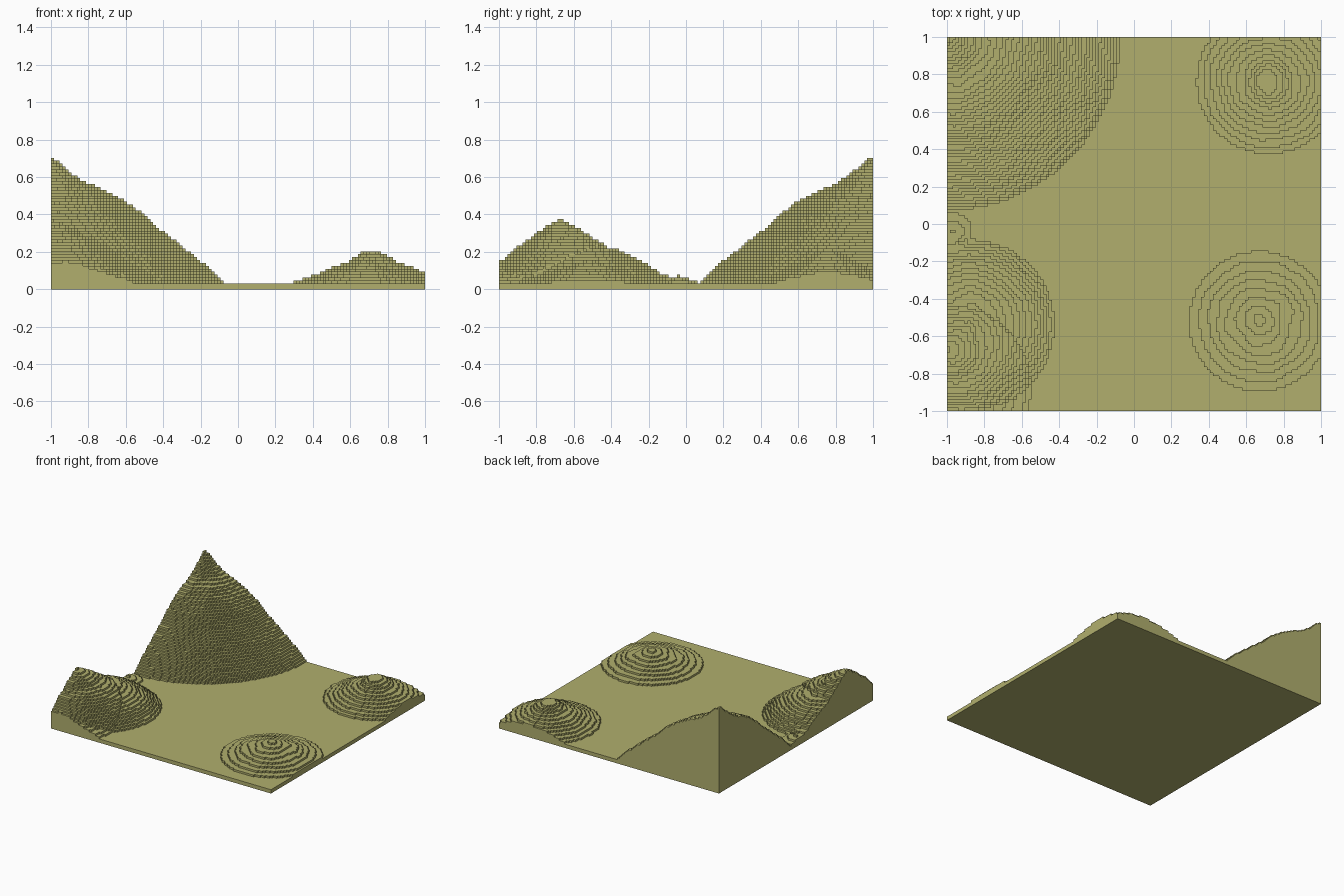
import bpy, bmesh, math
from mathutils import Vector, noise

if "Cube" in bpy.data.objects:
    bpy.data.objects.remove(bpy.data.objects["Cube"], do_unlink=True)

N = 128                 # cells per side
S = 2 / N               # cell size and step height
BASE = 2                # slab thickness in steps

grass = bpy.data.materials.new("olive_grass")
grass.use_nodes = True
COLOUR = (0.44, 0.43, 0.155, 1)
grass.diffuse_color = COLOUR
grass.node_tree.nodes["Principled BSDF"].inputs["Base Color"].default_value = COLOUR

# Each hill: centre, then (distance, height above slab) profile points
HILLS = {
    "mountain": ((-1, 1), [(0, .68), (.1, .6), (.2, .53), (.3, .49), (.4, .435), (.5, .365),
                           (.6, .275), (.7, .2), (.8, .12), (.9, .035), (.925, .008)]),
    "front_right_hill": ((-.88, -.54), [(0, .225), (.15, .185), (.25, .145), (.35, .09), (.455, .01)]),
    "front_corner_hill": ((-1, -.88), [(0, .13), (.2, .095), (.35, .045), (.45, .015)]),
    "front_edge_peak": ((-1, -.67), [(0, .07), (.17, .005)]),
    "small_mound": ((-.97, -.04), [(0, .045), (.1, .01)]),
    "back_left_hill": ((.72, .76), [(0, .18), (.07, .16), (.12, .125), (.2, .09), (.3, .045), (.385, .01)]),
    "front_left_hill": ((.67, -.52), [(0, .128), (.1, .095), (.2, .065), (.3, .03), (.375, .01)]),
}


def profile_height(points, d):
    for (d0, h0), (d1, h1) in zip(points, points[1:]):
        if d <= d1:
            return h0 + (h1 - h0) * (d - d0) / (d1 - d0)
    return 0


# Stepped height of every cell, and the hill that it belongs to
height, owner = {}, {}
for i in range(N):
    for j in range(N):
        x, y = -1 + (i + .5) * S, -1 + (j + .5) * S
        parts = {name: profile_height(p, math.hypot(x - c[0], y - c[1]))
                 for name, (c, p) in HILLS.items()}
        total = sum(parts.values())
        height[i, j] = BASE
        if total > 0:
            rough = noise.noise(Vector((x * 9, y * 9, 3.7))) * min(.008, total * .12)
            height[i, j] = max(BASE + 1, BASE + round((total + rough) / S))
            owner[i, j] = max(parts, key=parts.get)


def add_object(name, bm):
    bmesh.ops.remove_doubles(bm, verts=bm.verts, dist=1e-5)
    mesh = bpy.data.meshes.new(name)
    bm.to_mesh(mesh)
    bm.free()
    mesh.materials.append(grass)
    bpy.context.collection.objects.link(bpy.data.objects.new(name, mesh))


def quad(bm, corners):
    bm.faces.new([bm.verts.new((-1 + a * S, -1 + b * S, c * S)) for a, b, c in corners])


# Ground slab
bm = bmesh.new()
bmesh.ops.create_cube(bm, size=1)
for v in bm.verts:
    v.co = (v.co.x * 2, v.co.y * 2, (v.co.z + .5) * BASE * S)
add_object("ground_slab", bm)

# Terraced hills: a top for each cell and a wall wherever the neighbour is lower
SIDES = [((1, 0), (1, 0), (1, 1)), ((0, 1), (1, 1), (0, 1)),
         ((-1, 0), (0, 1), (0, 0)), ((0, -1), (0, 0), (1, 0))]
for name in HILLS:
    bm = bmesh.new()
    for (i, j), hill in owner.items():
        if hill != name:
            continue
        h = height[i, j]
        quad(bm, [(i, j, h), (i + 1, j, h), (i + 1, j + 1, h), (i, j + 1, h)])
        for (di, dj), a, b in SIDES:
            low = height.get((i + di, j + dj), BASE)
            if low < h:
                p, q = (i + a[0], j + a[1]), (i + b[0], j + b[1])
                quad(bm, [(*p, low), (*q, low), (*q, h), (*p, h)])
    add_object(name, bm)
